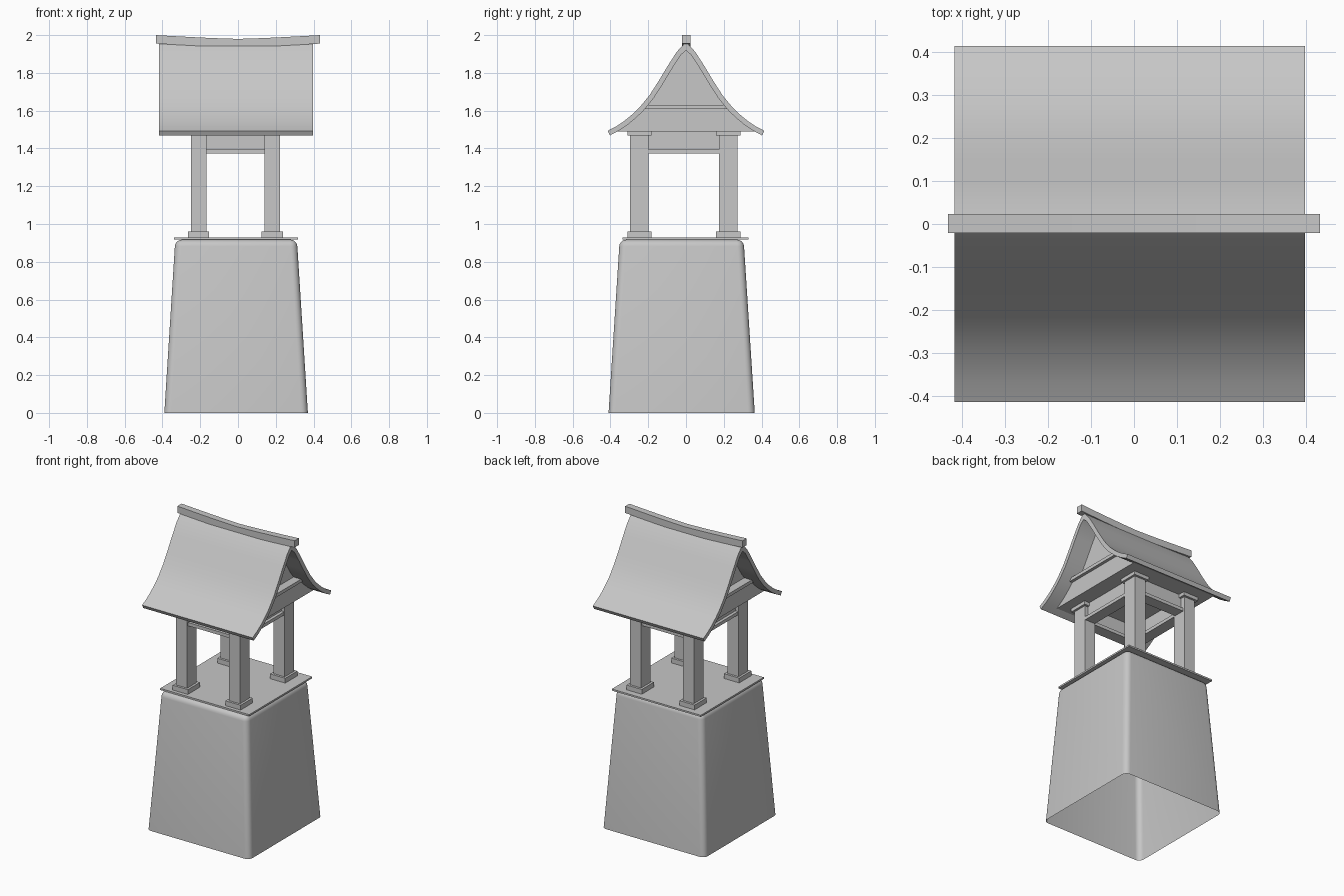
import bpy, bmesh, math
from mathutils import Vector

cube = bpy.data.objects.get("Cube")
if cube:
    bpy.data.objects.remove(cube, do_unlink=True)

stone = bpy.data.materials.new("plain_grey")
stone.use_nodes = True
GREY = (0.57, 0.57, 0.57, 1)
stone.diffuse_color = GREY
stone.node_tree.nodes["Principled BSDF"].inputs["Base Color"].default_value = GREY


def finish(name, bm, smooth=False):
    """Turn a bmesh into a named, coloured object."""
    bmesh.ops.recalc_face_normals(bm, faces=bm.faces[:])
    mesh = bpy.data.meshes.new(name)
    bm.to_mesh(mesh)
    bm.free()
    mesh.materials.append(stone)
    obj = bpy.data.objects.new(name, mesh)
    bpy.context.collection.objects.link(obj)
    if smooth:
        bpy.ops.object.select_all(action='DESELECT')
        obj.select_set(True)
        bpy.context.view_layer.objects.active = obj
        bpy.ops.object.shade_smooth_by_angle(angle=math.radians(35))
    return obj


def box(name, x, y, z):
    """Box from (low, high) ranges on each axis."""
    bm = bmesh.new()
    bmesh.ops.create_cube(bm, size=1)
    for v in bm.verts:
        v.co = [r[0] if c < 0 else r[1] for c, r in zip(v.co, (x, y, z))]
    return finish(name, bm)


def extrude(name, points, direction, smooth=False):
    """Solid made by sweeping a flat outline along a vector."""
    bm = bmesh.new()
    face = bm.faces.new([bm.verts.new(p) for p in points])
    swept = bmesh.ops.extrude_face_region(bm, geom=[face], use_keep_orig=True)
    moved = [g for g in swept["geom"] if isinstance(g, bmesh.types.BMVert)]
    bmesh.ops.translate(bm, verts=moved, vec=direction)
    return finish(name, bm, smooth)


# Tapered base: rounded corners and top rim, hollow and open below
BASE_TOP = 0.917
bm = bmesh.new()
bmesh.ops.create_cube(bm, size=2)
for v in bm.verts:
    if v.co.z < 0:
        v.co = (-0.01 + 0.38 * v.co.x, -0.023 + 0.387 * v.co.y, 0)
    else:
        v.co = (-0.01 + 0.322 * v.co.x, -0.023 + 0.328 * v.co.y, BASE_TOP)
bmesh.ops.delete(bm, geom=[f for f in bm.faces if f.calc_center_median().z < 0.01],
                 context='FACES_ONLY')
rounded = [e for e in bm.edges if max(v.co.z for v in e.verts) > 0.1]
bmesh.ops.bevel(bm, geom=rounded, offset=0.035, segments=5, profile=0.5, affect='EDGES')
finish("tapered_base", bm, smooth=True)

# Thin floor slab
box("floor_slab", (-0.34, 0.317), (-0.335, 0.33), (BASE_TOP, 0.928))

# Four posts with plinths and capitals
POST_X, POST_Y = (-0.209, 0.181), (-0.247, 0.224)
HALF_X, HALF_Y = 0.041, 0.049
FLARE = 0.015
for side, px in zip(("right", "left"), POST_X):
    for end, py in zip(("front", "back"), POST_Y):
        for part, grow, z in (("post", 0, (0.95, 1.48)),
                              ("plinth", FLARE, (0.925, 0.96)),
                              ("capital", FLARE, (1.468, 1.492))):
            box(f"{end}_{side}_{part}",
                (px - HALF_X - grow, px + HALF_X + grow),
                (py - HALF_Y - grow, py + HALF_Y + grow), z)

# Tie beams between posts: a thin board standing on a wider ledge
for part, half, z in (("tie_board", 0.018, (1.39, 1.492)),
                      ("tie_ledge", 0.038, (1.372, 1.394))):
    for end, py in zip(("front", "back"), POST_Y):
        box(f"{end}_{part}", POST_X, (py - half, py + half), z)
    for side, px in zip(("right", "left"), POST_X):
        box(f"{side}_{part}", (px - half, px + half), POST_Y, z)

# Curved roof: outer slope from eave to apex, offset inward for the underside
outer = [Vector(p) for p in ((-0.415, 1.493), (-0.37, 1.517), (-0.325, 1.547),
                             (-0.285, 1.58), (-0.246, 1.617), (-0.193, 1.682),
                             (-0.145, 1.757), (-0.098, 1.835), (-0.05, 1.91),
                             (0, 1.965))]
THICK = 0.027
inner = []
for i, p in enumerate(outer[:-1]):
    along = (outer[i + 1] - outer[max(i - 1, 0)]).normalized()
    inner.append(p + THICK * Vector((along.y, -along.x)))
inner.append(Vector((0, 1.918)))


def mirrored(half):
    """Right half of an outline, running back from the apex."""
    return [Vector((-p.x, p.y)) for p in reversed(half) if p.x < 0]


ROOF_X = (-0.418, 0.398)
outline = outer + mirrored(outer) + list(reversed(inner + mirrored(inner)))
extrude("curved_roof", [(ROOF_X[0], p.x, p.y) for p in outline],
        (ROOF_X[1] - ROOF_X[0], 0, 0), smooth=True)


def under_roof(name, low, high, half_length):
    """Slice of the space below the roof between two heights."""
    half = []
    for a, b in zip(inner, inner[1:]):
        if low <= a.y <= high:
            half.append(a)
        for z in (low, high):
            if a.y < z < b.y:
                half.append(a.lerp(b, (z - a.y) / (b.y - a.y)))
    if high >= inner[-1].y:
        half.append(inner[-1])
    half.sort(key=lambda p: p.y)
    extrude(name, [(-0.01 - half_length, p.x, p.y) for p in half + mirrored(half)],
            (2 * half_length, 0, 0))


under_roof("ceiling_block", 1.491, 1.61, 0.315)
under_roof("gable_ledge", 1.608, 1.63, 0.335)
under_roof("gable_wall", 1.628, 1.92, 0.28)

# Ridge beam, sagging to the middle
RIDGE = 0.433
N = 6
xs = [RIDGE * i / N for i in range(-N, N + 1)]
top = [(x, -0.021, 1.98 + 0.02 * (abs(x) / RIDGE) ** 1.3) for x in xs]
bottom = [(x, y, z - 0.045) for x, y, z in reversed(top)]
extrude("ridge_beam", top + bottom, (0, 0.044, 0))
